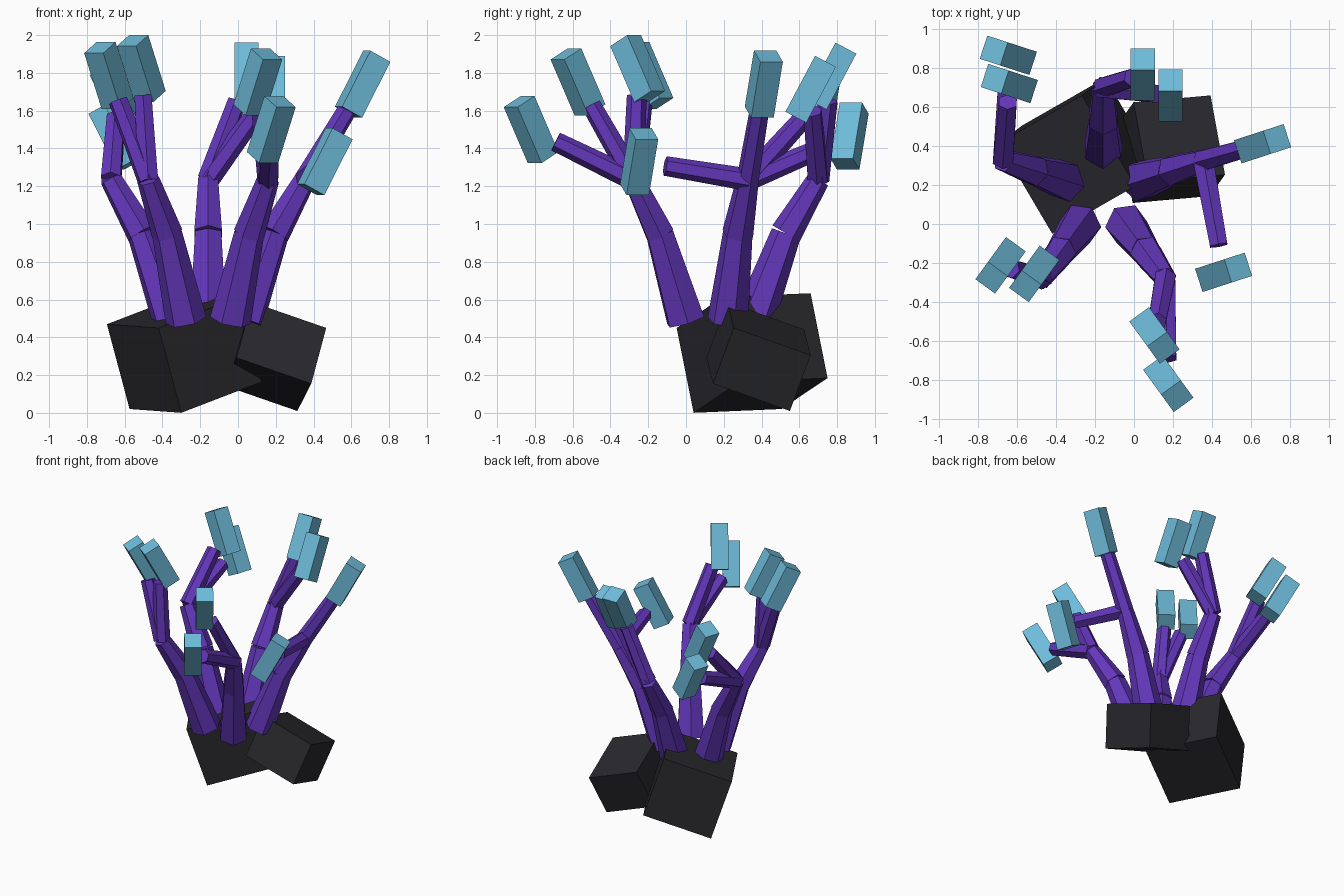
import bpy, bmesh, math
from mathutils import Vector, Matrix

if "Cube" in bpy.data.objects:
    bpy.data.objects.remove(bpy.data.objects["Cube"])


def material(name, rgb):
    m = bpy.data.materials.new(name)
    m.diffuse_color = (*rgb, 1)
    m.use_nodes = True
    m.node_tree.nodes["Principled BSDF"].inputs["Base Color"].default_value = m.diffuse_color
    return m


ROCK = material("charcoal", (0.022, 0.022, 0.027))
STEM = material("purple", (0.127, 0.038, 0.50))
TIP = material("sky_blue", (0.156, 0.50, 0.70))


def finish(bm, name, mat):
    bmesh.ops.recalc_face_normals(bm, faces=bm.faces[:])
    me = bpy.data.meshes.new(name)
    bm.to_mesh(me)
    bm.free()
    me.materials.append(mat)
    ob = bpy.data.objects.new(name, me)
    bpy.context.collection.objects.link(ob)


def box(name, centre, a, b, c, mat):
    """Box spanned by three full edge vectors."""
    bm = bmesh.new()
    frame = Matrix((a, b, c)).transposed().to_4x4()
    bmesh.ops.create_cube(bm, size=1, matrix=Matrix.Translation(centre) @ frame)
    finish(bm, name, mat)


def stick(name, p, q, r1, r2):
    """Tapered six-sided stick from p to q."""
    bm = bmesh.new()
    d = q - p
    mtx = Matrix.Translation((p + q) / 2) @ d.to_track_quat('Z', 'Y').to_matrix().to_4x4()
    bmesh.ops.create_cone(bm, cap_ends=True, segments=6, radius1=r1, radius2=r2,
                          depth=d.length, matrix=mtx)
    finish(bm, name, STEM)


# Two tilted rocks at the base
box("large_rock", Vector((-0.284, 0.35, 0.317)), Vector((-0.274, 0.465, 0.02)),
    Vector((-0.12, -0.09, 0.449)), Vector((0.426, 0.244, 0.164)), ROCK)
p = Vector((0.388, 0.143, 0.155))
e = [Vector((-0.074, 0.407, -0.145)), Vector((0.079, 0.11, 0.295)),
     Vector((-0.395, -0.035, 0.137))]
box("small_rock", p + (e[0] + e[1] + e[2]) / 2, *e, ROCK)

# Five stems in a ring; each forks to two tips, given by tip centre
HUB = Vector((-0.158, 0.16, 0))
FORKS = {
    18: [(0.66, 0.412, 1.74), (0.46, -0.248, 1.33)],
    90: [(0.045, 0.768, 1.783), (0.187, 0.66, 1.713)],
    162: [(-0.645, 0.866, 1.465), (-0.64, 0.721, 1.67)],
    234: [(-0.685, -0.212, 1.786), (-0.512, -0.256, 1.823)],
    306: [(0.105, -0.572, 1.752), (0.176, -0.82, 1.50)],
}
LEAN = math.radians(28)
for i, (deg, tips) in enumerate(FORKS.items(), 1):
    t = math.radians(deg)
    out = Vector((math.cos(t), math.sin(t), 0))
    side = Vector((-math.sin(t), math.cos(t), 0))
    up = Vector((0, 0, 1))
    base, mid, elbow = (HUB + out * r + up * z
                        for r, z in ((0.20, 0.49), (0.37, 0.95), (0.54, 1.235)))
    stick(f"lower_stem_{i}", base, mid, 0.11, 0.08)
    stick(f"upper_stem_{i}", mid, elbow, 0.084, 0.06)
    # Outward-leaning tip blocks past the end of each branch
    axis = out * math.sin(LEAN) + up * math.cos(LEAN)
    across = out * math.cos(LEAN) - up * math.sin(LEAN)
    for j, tip in enumerate(tips, 1):
        tip = Vector(tip)
        stick(f"branch_{i}_{j}", elbow, elbow.lerp(tip, 0.76), 0.06, 0.052)
        box(f"tip_block_{i}_{j}", tip, across * 0.125, side * 0.125, axis * 0.335, TIP)
